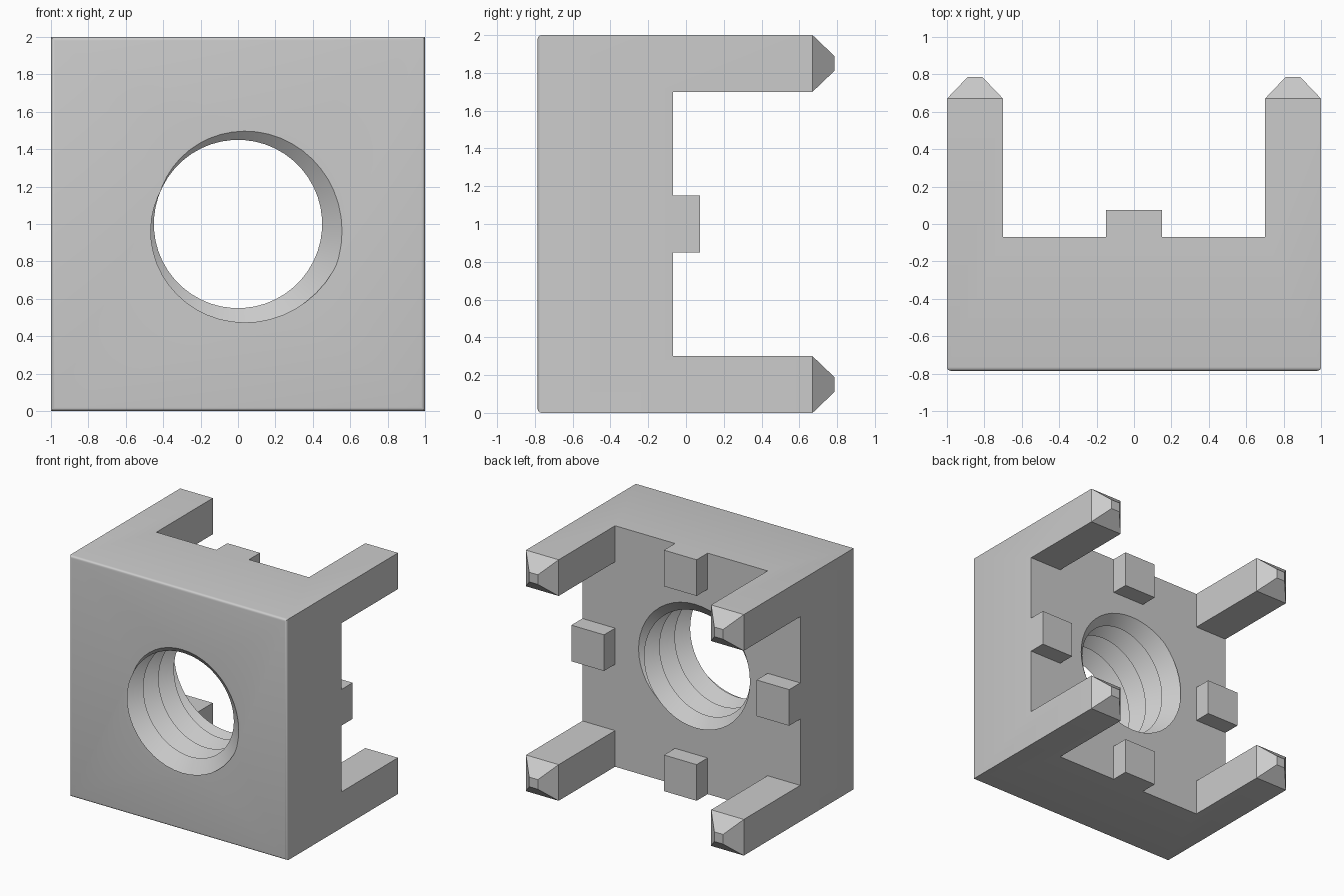
import bpy, bmesh, math
from mathutils import Vector

if "Cube" in bpy.data.objects:
    bpy.data.objects.remove(bpy.data.objects["Cube"])

FRONT, BACK = -0.785, -0.07


def make_object(name, bm):
    mesh = bpy.data.meshes.new(name)
    bm.to_mesh(mesh)
    bm.free()
    obj = bpy.data.objects.new(name, mesh)
    bpy.context.collection.objects.link(obj)
    return obj


def push(bm, face, y, scale=1.0):
    """Extrude one face to depth y, optionally tapering it."""
    new = bmesh.ops.extrude_discrete_faces(bm, faces=[face])["faces"][0]
    c = new.calc_center_median()
    for v in new.verts:
        v.co = c + (v.co - c) * scale
        v.co.y = y
    return new


# Block: back face as a 5 x 5 grid, extruded forward
cuts = [-1, -0.7, -0.15, 0.15, 0.7, 1]
bm = bmesh.new()
grid = [[bm.verts.new((x, BACK, 1 + z)) for z in cuts] for x in cuts]
cells = {(i, k): bm.faces.new((grid[i][k], grid[i][k + 1], grid[i + 1][k + 1], grid[i + 1][k]))
         for i in range(5) for k in range(5)}
res = bmesh.ops.extrude_face_region(bm, geom=list(cells.values()))
bmesh.ops.translate(bm, vec=Vector((0, FRONT - BACK, 0)),
                    verts=[g for g in res["geom"] if isinstance(g, bmesh.types.BMVert)])

# Corner pegs with tapered tips
for i in (0, 4):
    for k in (0, 4):
        push(bm, push(bm, cells[i, k], 0.67), 0.785, 0.08 / 0.3)

# Tabs at the middle of each side: widen the edge cell depth to 0.3 (already on the grid)
for i, k in ((0, 2), (4, 2), (2, 0), (2, 4)):
    push(bm, cells[i, k], 0.075)

bmesh.ops.recalc_face_normals(bm, faces=bm.faces[:])
bmesh.ops.dissolve_limit(bm, angle_limit=0.01, verts=bm.verts[:], edges=bm.edges[:])

# Rounded rim around the front face
rim = [e for e in bm.edges if all(abs(v.co.y - FRONT) < 1e-4 for v in e.verts)]
bmesh.ops.bevel(bm, geom=rim, offset=0.02, segments=4, profile=0.5, affect='EDGES')
block = make_object("threaded_block", bm)

# Thread cutter: V-shaped right-hand helix, mesh diagonals follow the crests
N, PITCH, ROWS = 48, 0.2, 176
bm = bmesh.new()
rows = []
for j in range(ROWS):
    y = FRONT + (j - 1.5) * PITCH / N
    ring = []
    for i in range(N):
        u = ((i + j) % N) / N
        r = 0.57 - 0.24 * min(u, 1 - u)
        a = 2 * math.pi * (i - 1.5 + 0.0) / N
        ring.append(bm.verts.new((r * math.cos(a), y, 1 + r * math.sin(a))))
    rows.append(ring)
for a, b in zip(rows, rows[1:]):
    for i in range(N):
        n = (i + 1) % N
        bm.faces.new((a[i], a[n], b[i]))
        bm.faces.new((a[n], b[n], b[i]))
bm.faces.new(rows[0])
bm.faces.new(rows[-1])
bmesh.ops.recalc_face_normals(bm, faces=bm.faces[:])
cutter = make_object("thread_cutter", bm)
cutter.hide_render = True

# Cut the threaded hole
bpy.context.view_layer.objects.active = block
block.select_set(True)
mod = block.modifiers.new("thread_hole", 'BOOLEAN')
mod.operation = 'DIFFERENCE'
mod.solver = 'EXACT'
mod.object = cutter
bpy.ops.object.modifier_apply(modifier=mod.name)
bpy.data.objects.remove(cutter, do_unlink=True)
bpy.ops.object.shade_smooth_by_angle(angle=math.radians(30))
